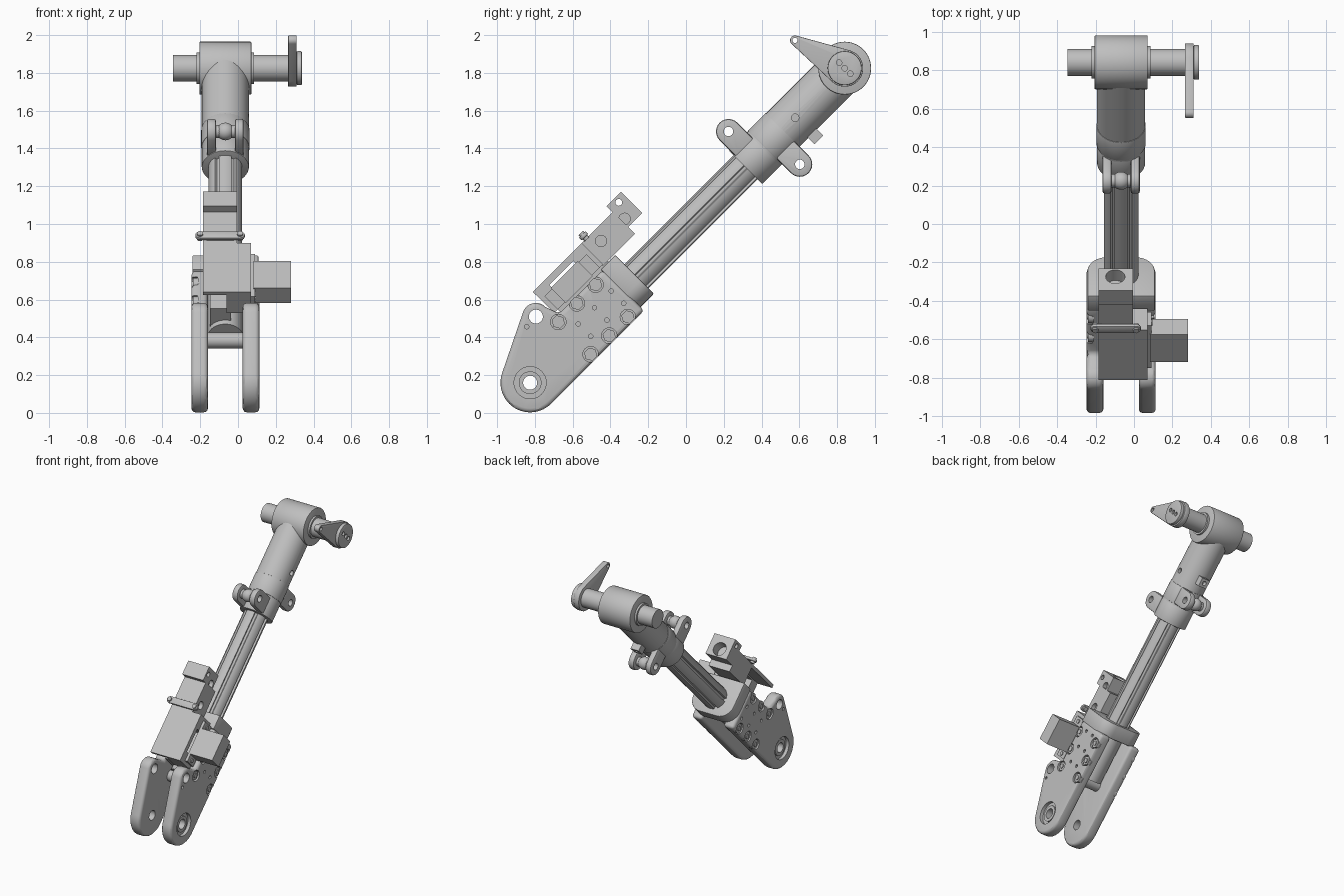
import bpy, bmesh
from math import cos, sin, radians, pi
from mathutils import Matrix, Vector
from mathutils.geometry import convex_hull_2d

if "Cube" in bpy.data.objects:
    bpy.data.objects.remove(bpy.data.objects["Cube"])

# One metal colour
grey = bpy.data.materials.new("satin grey metal")
grey.use_nodes = True
COLOUR = (0.52, 0.52, 0.52, 1)
grey.diffuse_color = COLOUR
grey.node_tree.nodes["Principled BSDF"].inputs["Base Color"].default_value = COLOUR

# Local frame: X across, Y along the strut, Z square to it; the strut leans 45 degrees
FRAME = Matrix.Translation((-0.067, 0, 0.985)) @ Matrix.Rotation(radians(45), 4, "X")
AXES = {"x": Matrix.Rotation(pi / 2, 4, "Y"),
        "y": Matrix.Rotation(-pi / 2, 4, "X"),
        "z": Matrix.Identity(4)}


def finish(bm, name):
    bmesh.ops.recalc_face_normals(bm, faces=bm.faces)
    me = bpy.data.meshes.new(name)
    bm.to_mesh(me)
    bm.free()
    me.materials.append(grey)
    ob = bpy.data.objects.new(name, me)
    bpy.context.collection.objects.link(ob)
    ob.matrix_world = FRAME
    return ob


def cyl(name, axis, a, b, r, u=0, v=0, sides=40):
    """Cylinder from a to b on an axis; u, v are its other two coordinates in order."""
    bm = bmesh.new()
    bmesh.ops.create_cone(bm, cap_ends=True, segments=sides, radius1=r, radius2=r, depth=b - a)
    m = (a + b) / 2
    at = {"x": (m, u, v), "y": (u, m, v), "z": (u, v, m)}[axis]
    bm.transform(Matrix.Translation(at) @ AXES[axis])
    return finish(bm, name)


def box(name, x, u, v):
    bm = bmesh.new()
    bmesh.ops.create_cube(bm, size=1)
    for p in bm.verts:
        p.co = [(lo + hi) / 2 + c * (hi - lo) for (lo, hi), c in zip((x, u, v), p.co)]
    return finish(bm, name)


def prism(name, pts, a, b, axis="x"):
    """Extrude an outline of (u, v) across x, (x, v) along y or (x, u) along z."""
    place = {"x": lambda p, t: (t, p[0], p[1]), "y": lambda p, t: (p[0], t, p[1]),
             "z": lambda p, t: (p[0], p[1], t)}[axis]
    bm = bmesh.new()
    face = bm.faces.new([bm.verts.new(place(p, a)) for p in pts])
    ext = bmesh.ops.extrude_face_region(bm, geom=[face])["geom"]
    move = Vector(place((0, 0), b - a))
    bmesh.ops.translate(bm, vec=move, verts=[e for e in ext if isinstance(e, bmesh.types.BMVert)])
    return finish(bm, name)


def arc(c, r, a0=0, a1=360, n=24):
    return [(c[0] + r * cos(radians(a0 + (a1 - a0) * i / n)),
             c[1] + r * sin(radians(a0 + (a1 - a0) * i / n))) for i in range(n + 1)]


def hull(pts):
    return [pts[i] for i in convex_hull_2d(pts)]


def bake(ob):
    deps = bpy.context.evaluated_depsgraph_get()
    me = bpy.data.meshes.new_from_object(ob.evaluated_get(deps))
    ob.modifiers.clear()
    ob.data = me
    return ob


def bevel(ob, width, segments=3):
    m = ob.modifiers.new("bevel", "BEVEL")
    m.width, m.segments, m.limit_method = width, segments, "ANGLE"
    m.angle_limit = radians(40)
    m.use_clamp_overlap = False
    return bake(ob)


def cut(ob, *cutters):
    for c in cutters:
        m = ob.modifiers.new("cut", "BOOLEAN")
        m.operation, m.solver, m.object = "DIFFERENCE", "EXACT", c
    bake(ob)
    for c in cutters:
        bpy.data.objects.remove(c)
    return ob


# Fork plates with eye, upper lug, fastener pockets and small holes
EYE, LUG = (-1.167, 0), (-0.898, 0.226)
outline = (arc(LUG, 0.072, 0, 116, 14) + arc(EYE, 0.157, 116, 270, 24)
           + [(-0.47, -0.157), (-0.47, 0.15), (-0.80, 0.15)])
BOLTS = [(u, v) for u in (-0.555, -0.695, -0.834) for v in (0.122, -0.12)]
PINS = [(u, v) for u in (-0.52, -0.645, -0.767) for v in (0.04, -0.053)] + [(-0.97, 0.222)]
for side, label in ((1, "left"), (-1, "right")):
    def span(a, b):
        return sorted((side * a, side * b))
    plate = bevel(prism(label + "_fork_plate", outline, *span(0.092, 0.18)), 0.022)
    holes = [cyl("hole", "x", *span(0.05, 0.22), 0.037, *c) for c in (EYE, LUG)]
    holes.append(cyl("hole", "x", *span(0.155, 0.22), 0.085, *EYE))
    holes += [cyl("hole", "x", *span(0.148, 0.22), 0.041, *c, 24) for c in BOLTS]
    holes += [cyl("hole", "x", *span(0.13, 0.22), 0.012, *c, 12) for c in PINS]
    cut(plate, *holes)
    bush = cyl(label + "_eye_bush", "x", *span(0.14, 0.165), 0.06, *EYE)
    cut(bush, cyl("hole", "x", *span(0.1, 0.2), 0.037, *EYE))
    for c in BOLTS:
        cyl(label + "_nut", "x", *span(0.14, 0.172), 0.036, *c, 6 if side > 0 else 24)
        cyl(label + "_bolt_end", "x", *span(0.14, 0.178), 0.018, *c, 16)

# Socket between the plates
cyl("socket_core", "y", -0.82, -0.4, 0.092)
cyl("fork_cross_bar", "x", -0.1, 0.1, 0.042, -0.85, 0)
collar = [(0.175, 0.16), (-0.175, 0.16)] + arc((-0.075, -0.03), 0.1, 180, 270, 8) \
    + arc((0.075, -0.03), 0.1, 270, 360, 8)
bevel(prism("socket_collar", collar, -0.48, -0.37, "y"), 0.008, 2)
box("actuator_mount", (-0.08, 0.03), (-0.79, -0.42), (0.02, 0.18))

# Grooved inner tube
profile = []
for i in range(6):
    a = 60 * i
    profile += arc((0, 0), 0.09, a + 8, a + 52, 8) + arc((0, 0), 0.076, a + 54, a + 66, 2)
prism("inner_tube", profile, -0.4, 0.5, "y")

# Lower clamp, upper clamp and outer sleeve
bevel(cyl("lower_clamp", "y", 0.445, 0.587, 0.125), 0.005, 2)
bevel(cyl("upper_clamp", "y", 0.591, 0.725, 0.128), 0.004, 2)
sleeve = cyl("outer_sleeve", "y", 0.58, 1.15, 0.125)
cut(sleeve, cyl("hole", "x", 0.1, 0.2, 0.02, 0.817, 0, 20))

# Paired ears with a pierced ball between
for label, u, v in (("front", 0.516, 0.198), ("rear", 0.66, -0.192)):
    ear = hull(arc((u, v), 0.066) + [(u - 0.066, v * 0.3), (u + 0.066, v * 0.3)])
    for s in (-1, 1):
        e = bevel(prism(label + "_ear", ear, *sorted((s * 0.05, s * 0.097))), 0.01, 2)
        cut(e, cyl("hole", "x", -0.2, 0.2, 0.025, u, v, 24))
    bm = bmesh.new()
    bmesh.ops.create_uvsphere(bm, u_segments=28, v_segments=16, radius=0.047)
    bm.transform(Matrix.Translation((0, u, v)) @ AXES["x"])
    ball = finish(bm, label + "_ear_ball")
    sleeve_pin = cyl(label + "_ear_pin", "x", -0.055, 0.055, 0.034, u, v, 24)
    for part in (ball, sleeve_pin):
        cut(part, cyl("hole", "x", -0.2, 0.2, 0.025, u, v, 24))

# Grease block on the underside of the sleeve
cut(box("grease_block", (-0.035, 0.035), (0.79, 0.855), (-0.172, -0.1)),
    cyl("hole", "z", -0.2, -0.14, 0.016, 0, 0.822, 16))

# Head bearing, shaft and crank lever
HEAD = (1.188, 0)
bevel(cyl("head_bearing", "x", -0.138, 0.138, 0.14, *HEAD, 56), 0.005, 2)
cyl("head_flange", "x", -0.153, 0.153, 0.084, *HEAD)
cyl("cross_shaft", "x", -0.278, 0.335, 0.07, *HEAD)
TIP = (1.106, 0.29)
lever = bevel(prism("crank_lever", hull(arc(HEAD, 0.098, n=48) + arc(TIP, 0.026)), 0.332, 0.377), 0.004, 2)
cut(lever, cyl("hole", "x", 0.3, 0.4, 0.014, *TIP, 16))
cap = bevel(cyl("crank_cap", "x", 0.377, 0.405, 0.09, *HEAD), 0.005, 2)
cut(cap, *[cyl("hole", "x", 0.39, 0.42, 0.015, 1.188, 0.042 * k, 16) for k in (-1, 0, 1)])

# Actuator housing: cover, side block, upper body and bored head
box("actuator_cover", (-0.118, 0.137), (-0.817, -0.45), (0.305, 0.33))
cut(box("actuator_side_block", (0.007, 0.137), (-0.815, -0.45), (0.17, 0.31)),
    box("window", (0, 0.2), (-0.73, -0.55), (0.2, 0.295)))
body = box("actuator_body", (-0.118, 0.062), (-0.46, -0.216), (0.165, 0.33))
cut(body, cyl("hole", "x", 0.03, 0.1, 0.03, -0.371, 0.265, 24))
head = box("actuator_head", (-0.118, 0.062), (-0.22, -0.112), (0.215, 0.375))
cut(head, cyl("bore", "y", -0.19, -0.05, 0.05, -0.03, 0.275),
    cyl("hole", "x", -0.2, 0.2, 0.018, -0.16, 0.343, 16),
    cyl("hole", "x", 0.03, 0.1, 0.03, -0.2, 0.26, 24))

# Side motor on a flange
box("motor_flange", (0.137, 0.157), (-0.79, -0.475), (0.17, 0.27))
box("side_motor", (0.15, 0.347), (-0.735, -0.533), (0.165, 0.278))
for u in (-0.764, -0.503):
    cyl("flange_screw", "x", 0.15, 0.163, 0.016, u, 0.22, 16)

# Retaining strap across the housing
ENDS = ((-0.134, -0.417), (0.078, -0.417))
bevel(prism("strap_bar", hull(arc(ENDS[0], 0.025) + arc(ENDS[1], 0.025)), 0.34, 0.36, "z"), 0.004, 2)
for c in ENDS:
    cyl("strap_screw", "z", 0.325, 0.37, 0.016, *c, 16)
box("strap_foot", (-0.1, 0.045), (-0.432, -0.402), (0.325, 0.345))

# Smooth round faces, keep hard edges
for ob in bpy.context.scene.objects:
    if ob.type == "MESH":
        ob.data.shade_smooth()
        ob.data.set_sharp_from_angle(angle=radians(30))
